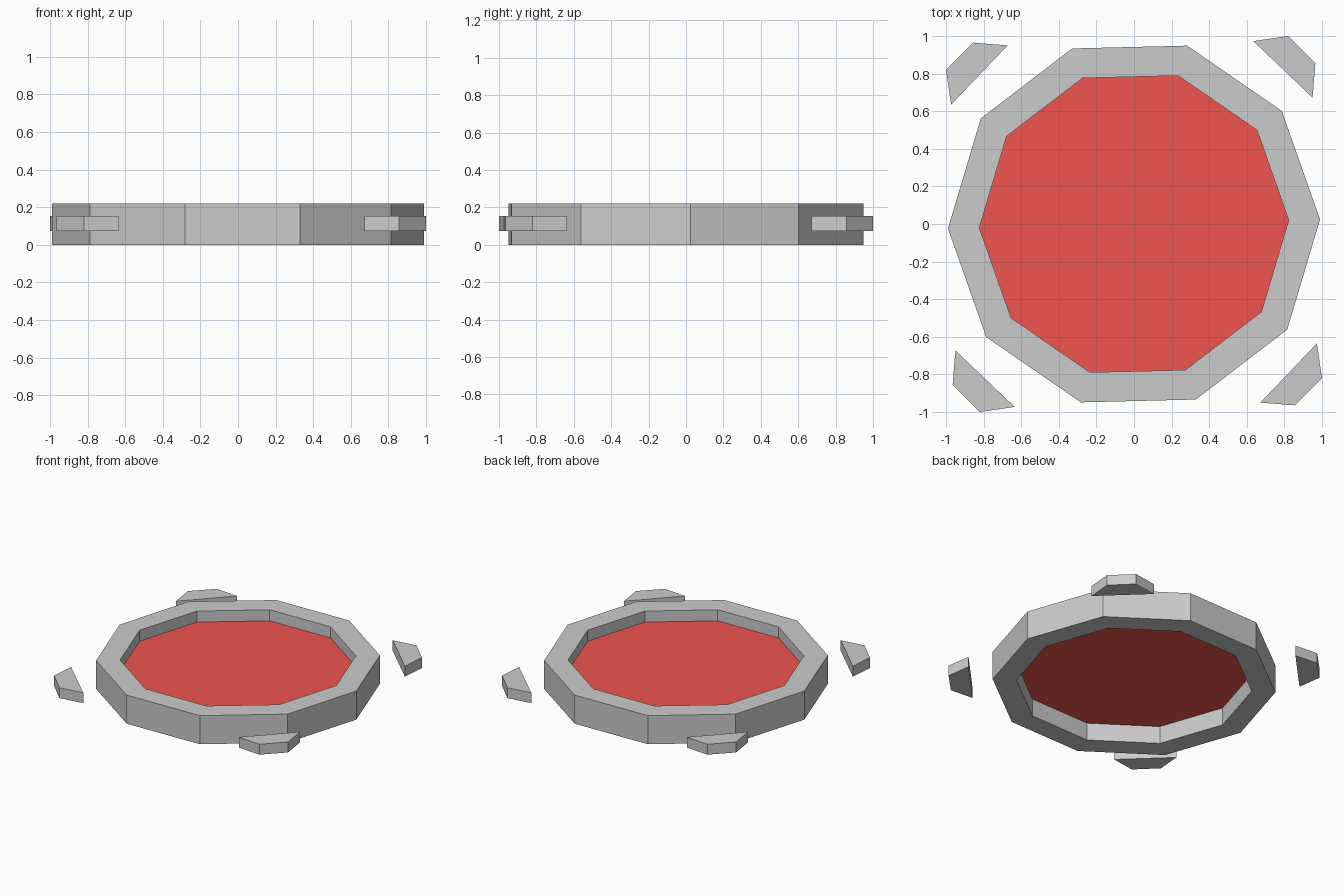
import bpy, bmesh
from math import cos, sin, radians

if "Cube" in bpy.data.objects:
    bpy.data.objects.remove(bpy.data.objects["Cube"])

SIDES, TURN = 10, 1.4


def polygon(radius, z):
    angles = [radians(TURN + 360 * i / SIDES) for i in range(SIDES)]
    return [(radius * cos(a), radius * sin(a), z) for a in angles]


def make(name, loops, faces_fn):
    bm = bmesh.new()
    faces_fn(bm, [[bm.verts.new(p) for p in loop] for loop in loops])
    bmesh.ops.recalc_face_normals(bm, faces=bm.faces)
    mesh = bpy.data.meshes.new(name)
    bm.to_mesh(mesh)
    bm.free()
    obj = bpy.data.objects.new(name, mesh)
    bpy.context.collection.objects.link(obj)
    return obj


def bridge(bm, a, b):
    n = len(a)
    for i in range(n):
        j = (i + 1) % n
        bm.faces.new((a[i], a[j], b[j], b[i]))


def closed_ring(bm, loops):
    for i in range(len(loops)):
        bridge(bm, loops[i], loops[(i + 1) % len(loops)])


def prism(bm, loops):
    bridge(bm, *loops)
    bm.faces.new(loops[0][::-1])
    bm.faces.new(loops[1])


# Ten-sided outer rim
make("rim", [polygon(0.99, 0), polygon(0.99, 0.22),
             polygon(0.823, 0.22), polygon(0.823, 0)], closed_ring)

# Thin red panel set inside the rim
panel = make("panel", [polygon(0.823, 0.135)], lambda bm, l: bm.faces.new(l[0]))
red = bpy.data.materials.new("red")
red.diffuse_color = (0.87, 0.09, 0.08, 1)
red.use_nodes = True
red.node_tree.nodes["Principled BSDF"].inputs["Base Color"].default_value = red.diffuse_color
panel.data.materials.append(red)

# Four corner wedges, each a quarter turn from the last
outline = [(0.95, 0.672), (0.965, 0.857), (0.82, 1.0), (0.635, 0.973)]
for k in range(4):
    make(f"corner_wedge_{k + 1}", [[(x, y, z) for x, y in outline] for z in (0.073, 0.153)], prism)
    outline = [(-y, x) for x, y in outline]
